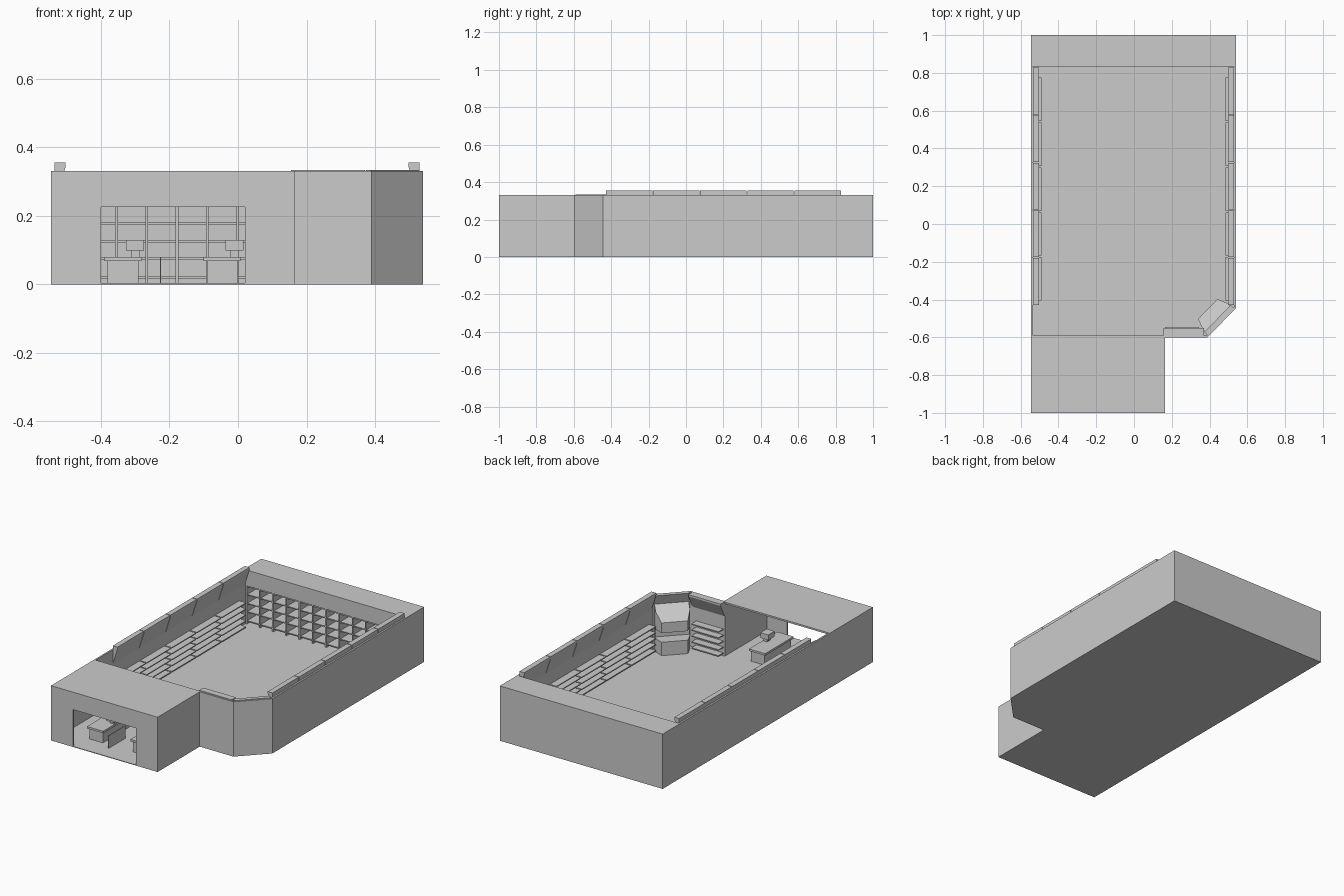
import bpy, bmesh
from mathutils import Vector, Matrix

if "Cube" in bpy.data.objects:
    bpy.data.objects.remove(bpy.data.objects["Cube"])

H = 0.33      # wall height
T = 0.01      # wall thickness


def mesh_object(name, bm):
    bmesh.ops.recalc_face_normals(bm, faces=bm.faces[:])
    me = bpy.data.meshes.new(name)
    bm.to_mesh(me)
    bm.free()
    ob = bpy.data.objects.new(name, me)
    bpy.context.collection.objects.link(ob)
    return ob


def add_box(bm, x0, x1, y0, y1, z0, z1):
    m = Matrix.Translation(((x0 + x1) / 2, (y0 + y1) / 2, (z0 + z1) / 2)) @ \
        Matrix.Diagonal((x1 - x0, y1 - y0, z1 - z0, 1))
    bmesh.ops.create_cube(bm, size=1, matrix=m)


def boxes(name, items):
    bm = bmesh.new()
    for b in items:
        add_box(bm, *b)
    return mesh_object(name, bm)


def add_prism(bm, pts, offset):
    """Extrude a planar outline of 3D points along an offset."""
    f = bm.faces.new([bm.verts.new(p) for p in pts])
    r = bmesh.ops.extrude_face_region(bm, geom=[f])
    vs = [g for g in r['geom'] if isinstance(g, bmesh.types.BMVert)]
    bmesh.ops.translate(bm, verts=vs, vec=offset)
    if f.is_valid is False:
        return
    return f


def prism(name, pts, offset):
    bm = bmesh.new()
    bottom = [bm.verts.new(p) for p in pts]
    top = [bm.verts.new(Vector(p) + Vector(offset)) for p in pts]
    bm.faces.new(bottom)
    bm.faces.new(top)
    for i in range(len(pts)):
        j = (i + 1) % len(pts)
        bm.faces.new((bottom[i], bottom[j], top[j], top[i]))
    return mesh_object(name, bm)


# floor slab
outline = [(-.545, -1), (.165, -1), (.165, -.6), (.39, -.6), (.54, -.445), (.54, 1), (-.545, 1)]
prism("floor", [(x, y, 0) for x, y in outline], (0, 0, .004))

# outer walls
boxes("walls", [
    (-.545, -.545 + T, -1, 1, 0, H),
    (.54 - T, .54, -.445, 1, 0, H),
    (-.545, .54, 1 - T, 1, 0, H),
    (.165 - T, .165, -1, -.59, 0, H),
    (.155, .39, -.6, -.59, 0, H),
])
prism("corner_wall", [(.39, -.6, 0), (.54, -.445, 0), (.53, -.441, 0), (.386, -.59, 0)], (0, 0, H))

# entrance wall with opening
boxes("entrance_wall", [
    (-.545, -.4, -1, -.99, 0, H),
    (.02, .165, -1, -.99, 0, H),
    (-.4, .02, -1, -.99, .225, H),
])
boxes("entrance_roof", [(-.545, .165, -1, -.59, H - .01, H)])

# back roof, header and the cooler shelving below it
boxes("back_roof", [(-.545, .54, .835, 1, H - .01, H)])
boxes("cooler_header", [(-.535, .53, .835, .85, .235, H)])
bays = 12
pitch = 1.06 / bays
boxes("cooler_posts", [(x - .004, x + .004, .837, .94, 0, .235)
                       for x in (-.531 + i * pitch for i in range(bays + 1))])
boxes("cooler_shelves", [(-.535, .53, .842, .94, z - .003, z + .003)
                         for z in (.02, .075, .125, .178, .228)])
boxes("cooler_back", [(-.535, .53, .94, .945, 0, .25)])

# wall shelves and wedge sign boxes along both sides, five units each
unit = .252
for side, label in ((-1, "left"), (1, "right")):
    shift = -.0025
    for i in range(5):
        y0 = -.43 + i * unit
        prism(f"{label}_sign_{i + 1}",
              [(side * .532 + shift, y0 + .002, .355), (side * .5 + shift, y0 + .002, .355),
               (side * .5 + shift, y0 + .002, .343), (side * .532 + shift, y0 + .002, .245)],
              (0, unit - .004, 0))
        a, b = -.41 + i * .238 + .004, -.41 + (i + 1) * .238 - .004
        xs = sorted((side * .533 + shift, side * .487 + shift))
        boxes(f"{label}_shelves_{i + 1}",
              [(xs[0], xs[1], a, b, z, z + .006) for z in (.016, .052, .088, .124, .16)])

# front wall shelves and sign box
boxes("front_shelves", [(.165, .345, -.59, -.545, z, z + .006) for z in (.016, .052, .088, .124, .16)])
prism("front_sign", [(.155, -.59, .333), (.155, -.55, .333), (.155, -.55, .322), (.155, -.59, .245)],
      (.215, 0, 0))

# corner drink stand, laid out along the angled wall
D = Vector((.695, .719, 0))
N = Vector((-.719, .695, 0))
C = Vector((.465, -.5225, 0))


def corner(u, v, z):
    return C + D * u + N * v + Vector((0, 0, z))


plan = [(-.095, .012), (.095, .012), (.095, .05), (.073, .104), (-.073, .104), (-.095, .05)]
prism("stand_base", [corner(u, v, 0) for u, v in plan], (0, 0, .085))
prism("stand_back", [corner(u, v, .085) for u, v in ((-.095, .01), (.095, .01), (.095, .03), (-.095, .03))],
      (0, 0, .15))
hood = bpy.data.objects["stand_base"].copy()
hood.data = hood.data.copy()
hood.name = "stand_hood"
bpy.context.collection.objects.link(hood)
for v in hood.data.vertices:
    out = (v.co - C).dot(N)
    v.co.z = .14 if v.co.z < .04 else .275 - .8 * (out - .012)
prism("corner_sign", [corner(-.1, .008, .333), corner(-.1, .032, .333), corner(-.1, .008, .26)], D * .2)

# checkout counters with registers
for i, x in enumerate((-.39, -.1)):
    boxes(f"counter_{i + 1}", [
        (x + .01, x + .1, -.87, -.62, 0, .068),
        (x, x + .108, -.88, -.61, .068, .08),
    ])
    bm = bmesh.new()
    rx = x + .063
    add_box(bm, rx + .015, rx + .04, -.77, -.74, .08, .098)
    add_box(bm, rx, rx + .053, -.79, -.73, .098, .13)
    mesh_object(f"register_{i + 1}", bm)

# low divider panel between the lanes
boxes("lane_divider", [(-.228, -.224, -.91, -.75, 0, .08)])
